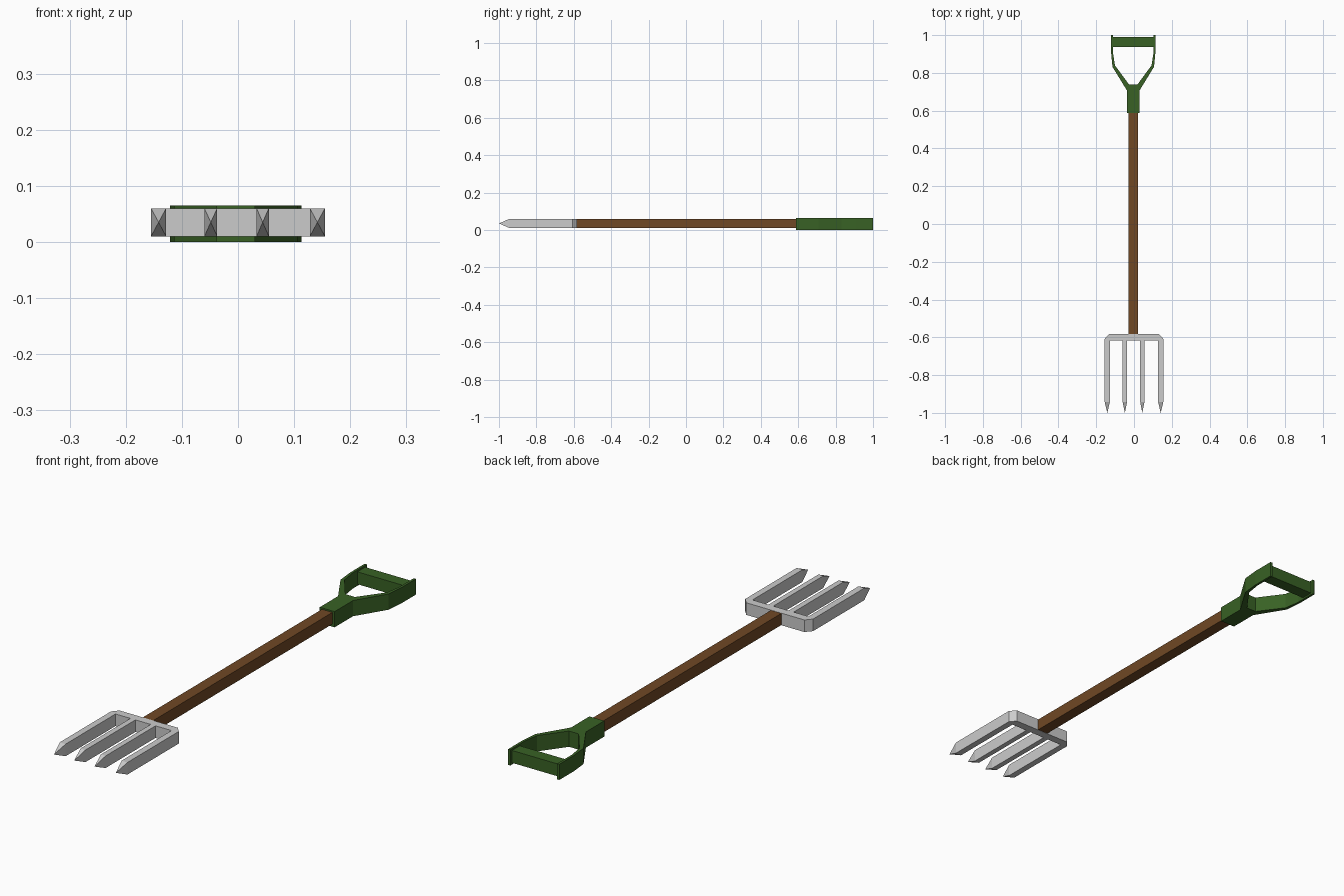
import bpy, bmesh

if "Cube" in bpy.data.objects:
    bpy.data.objects.remove(bpy.data.objects["Cube"])

CX = -0.004  # the shaft and grip sit a touch off centre


def material(name, rgb):
    m = bpy.data.materials.new(name)
    m.diffuse_color = (*rgb, 1)
    m.use_nodes = True
    m.node_tree.nodes["Principled BSDF"].inputs["Base Color"].default_value = m.diffuse_color
    return m


def finish(name, bm, mat=None):
    bmesh.ops.recalc_face_normals(bm, faces=bm.faces[:])
    me = bpy.data.meshes.new(name)
    bm.to_mesh(me)
    bm.free()
    ob = bpy.data.objects.new(name, me)
    bpy.context.collection.objects.link(ob)
    if mat:
        me.materials.append(mat)
    return ob


def slab(name, outline, z0, z1, mat=None):
    """Extrude a plan outline from z0 up to z1."""
    bm = bmesh.new()
    face = bm.faces.new([bm.verts.new((x, y, z0)) for x, y in outline])
    ext = bmesh.ops.extrude_face_region(bm, geom=[face])
    top = [v for v in ext["geom"] if isinstance(v, bmesh.types.BMVert)]
    bmesh.ops.translate(bm, verts=top, vec=(0, 0, z1 - z0))
    return finish(name, bm, mat)


def box(name, x0, x1, y0, y1, z0, z1, mat=None):
    return slab(name, [(x0, y0), (x1, y0), (x1, y1), (x0, y1)], z0, z1, mat)


def tine(name, x0, x1, y_back, y_neck, y_tip, z0, z1):
    """Square prong ending in a pyramid point."""
    bm = bmesh.new()
    rings = [[bm.verts.new((x, y, z)) for x, z in
              ((x0, z0), (x1, z0), (x1, z1), (x0, z1))] for y in (y_back, y_neck)]
    tip = bm.verts.new(((x0 + x1) / 2, y_tip, (z0 + z1) / 2))
    bm.faces.new(rings[0])
    for i in range(4):
        j = (i + 1) % 4
        bm.faces.new((rings[0][i], rings[0][j], rings[1][j], rings[1][i]))
        bm.faces.new((rings[1][i], rings[1][j], tip))
    return finish(name, bm)


wood = material("brown_wood", (0.16, 0.065, 0.018))
green = material("green_grip", (0.04, 0.12, 0.018))

# Fork head: crossbar with cut back corners, four pointed tines
slab("crossbar", [(-0.155, -0.617), (0.155, -0.617), (0.155, -0.608),
                  (0.133, -0.583), (-0.133, -0.583), (-0.155, -0.608)], 0.01, 0.06)
for i, (a, b) in enumerate([(-0.155, -0.128), (-0.06, -0.037),
                            (0.033, 0.055), (0.128, 0.155)]):
    tine(f"tine_{i + 1}", a, b, -0.617, -0.943, -1.0, 0.01, 0.06)

# Wooden shaft
box("shaft", CX - 0.024, CX + 0.024, -0.585, 0.6, 0.011, 0.059, wood)

# Socket, two bent arms and the cross grip of the D-handle
box("socket", CX - 0.034, CX + 0.034, 0.588, 0.738, 0, 0.065, green)
arm = [(0.117, 1.0), (0.117, 0.905), (0.110, 0.832), (0.034, 0.708),
       (0.022, 0.738), (0.097, 0.840), (0.107, 0.905), (0.107, 1.0)]
for side, s in (("left", -1), ("right", 1)):
    slab(f"handle_arm_{side}", [(CX + s * x, y) for x, y in arm], 0, 0.065, green)
box("cross_grip", CX - 0.109, CX + 0.109, 0.938, 0.989, 0.007, 0.058, green)
